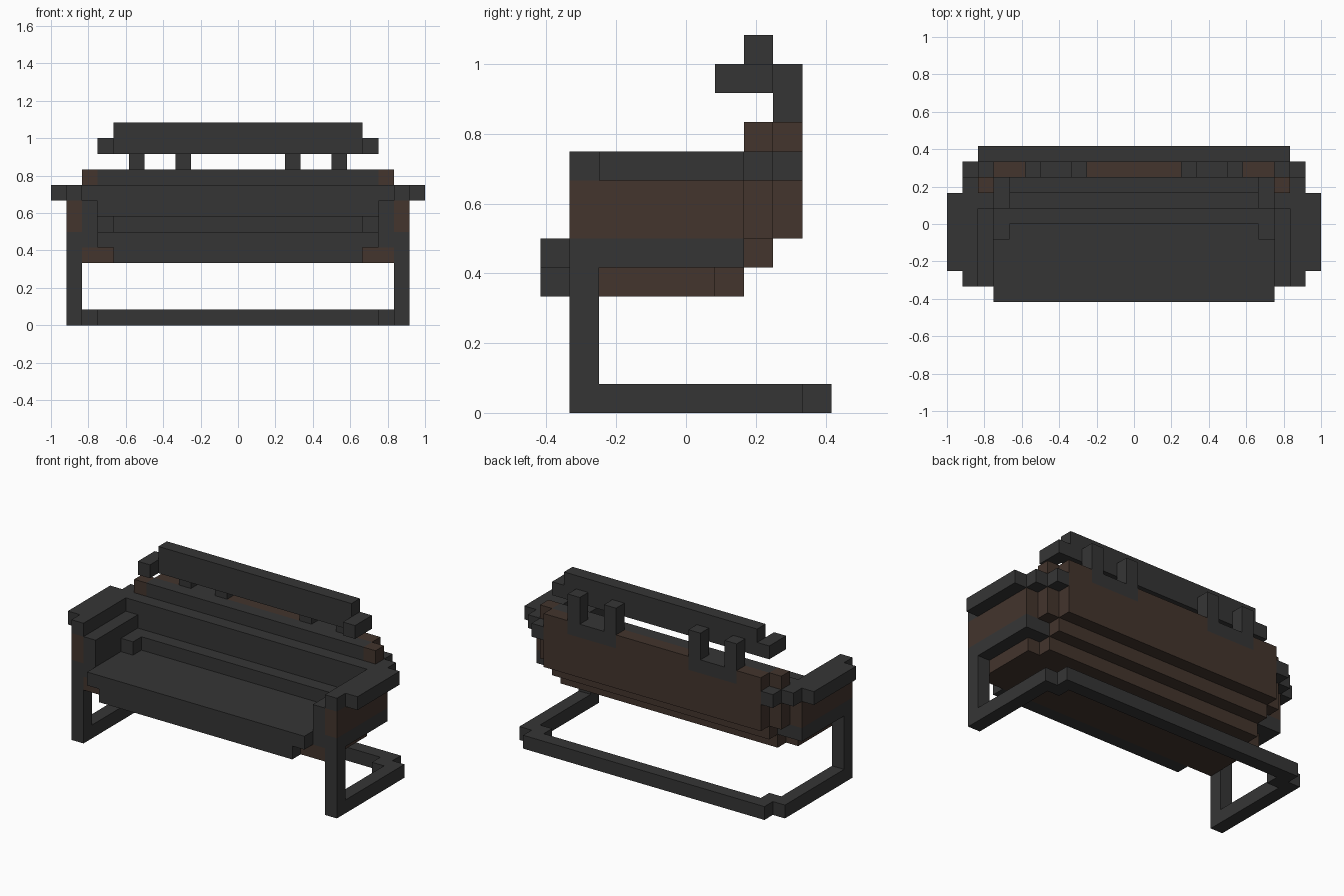
import bpy
import bmesh
from mathutils import Vector

cube = bpy.data.objects.get("Cube")
if cube:
    bpy.data.objects.remove(cube, do_unlink=True)

U = 1 / 12  # one block


def make_material(name, rgb):
    mat = bpy.data.materials.new(name)
    mat.use_nodes = True
    color = (*rgb, 1)
    mat.diffuse_color = color
    mat.node_tree.nodes["Principled BSDF"].inputs["Base Color"].default_value = color
    return mat


charcoal = make_material("charcoal", (0.036, 0.036, 0.036))
brown = make_material("dark_brown", (0.056, 0.035, 0.026))


def part(name, mat, *boxes, mirror=False):
    """Build one object from block ranges (x0, x1, y0, y1, z0, z1)."""
    bm = bmesh.new()
    for x0, x1, y0, y1, z0, z1 in boxes:
        spans = [(x0, x1), (-x1, -x0)] if mirror else [(x0, x1)]
        for a, b in spans:
            lo, hi = Vector((a, y0, z0)), Vector((b, y1, z1))
            verts = bmesh.ops.create_cube(bm, size=1)["verts"]
            bmesh.ops.scale(bm, vec=(hi - lo) * U, verts=verts)
            bmesh.ops.translate(bm, vec=(lo + hi) * U / 2, verts=verts)
    mesh = bpy.data.meshes.new(name)
    bm.to_mesh(mesh)
    bm.free()
    mesh.materials.append(mat)
    obj = bpy.data.objects.new(name, mesh)
    bpy.context.collection.objects.link(obj)
    return obj


# Floor frame and front legs
part("floor_side_rails", charcoal, (10, 11, -3, 4, 0, 1), (9, 10, 3, 4, 0, 1), mirror=True)
part("floor_back_rail", charcoal, (-10, 10, 4, 5, 0, 1))
part("front_legs", charcoal, (10, 11, -4, -3, 0, 5), mirror=True)
part("seat_side_rails", charcoal, (10, 11, -4, 2, 5, 6), mirror=True)

# Seat
part("seat_underside", brown, (-10, 10, -4, 1, 4, 5), (-9, 9, 1, 2, 4, 5))
part("seat_cushion", charcoal, (-9, 9, -5, 2, 5, 6))
part("seat_front_lip", charcoal, (-8, 8, -5, -4, 4, 5))
part("seat_back_edge", brown, (-9, 9, 2, 3, 5, 6))
part("lumbar_step", charcoal, (-8, 8, 0, 1, 6, 7))
part("lumbar_corners", charcoal, (8, 9, -1, 1, 6, 7), mirror=True)

# Arms
part("arm_inner_padding", charcoal, (9, 10, -4, 1, 5, 8), (9, 10, 1, 2, 5, 6), mirror=True)
part("arm_outer_panels", brown, (10, 11, -4, 2, 6, 8), mirror=True)
part("armrests", charcoal, (10, 11, -4, 3, 8, 9), (11, 12, -3, 2, 8, 9),
     (9, 10, 2, 4, 8, 9), mirror=True)

# Backrest
part("back_cushion", charcoal, (-10, 10, 1, 2, 6, 9), (-9, 9, 2, 3, 6, 10))
part("back_corner_posts", brown, (9, 10, 2, 3, 6, 8), (9, 10, 2, 3, 9, 10), mirror=True)
part("back_panel", brown, (-9, 9, 3, 4, 6, 9), (-3, 3, 3, 4, 9, 10))
part("back_panel_ends", brown, (7, 9, 3, 4, 9, 10), mirror=True)

# Headrest on two U-shaped brackets
part("headrest_brackets", charcoal, (3, 7, 3, 4, 9, 10), (3, 4, 3, 4, 10, 12),
     (6, 7, 3, 4, 10, 12), mirror=True)
part("headrest_bar", charcoal, (-8, 8, 2, 3, 11, 13))
part("headrest_ends", charcoal, (8, 9, 1, 3, 11, 12), mirror=True)
